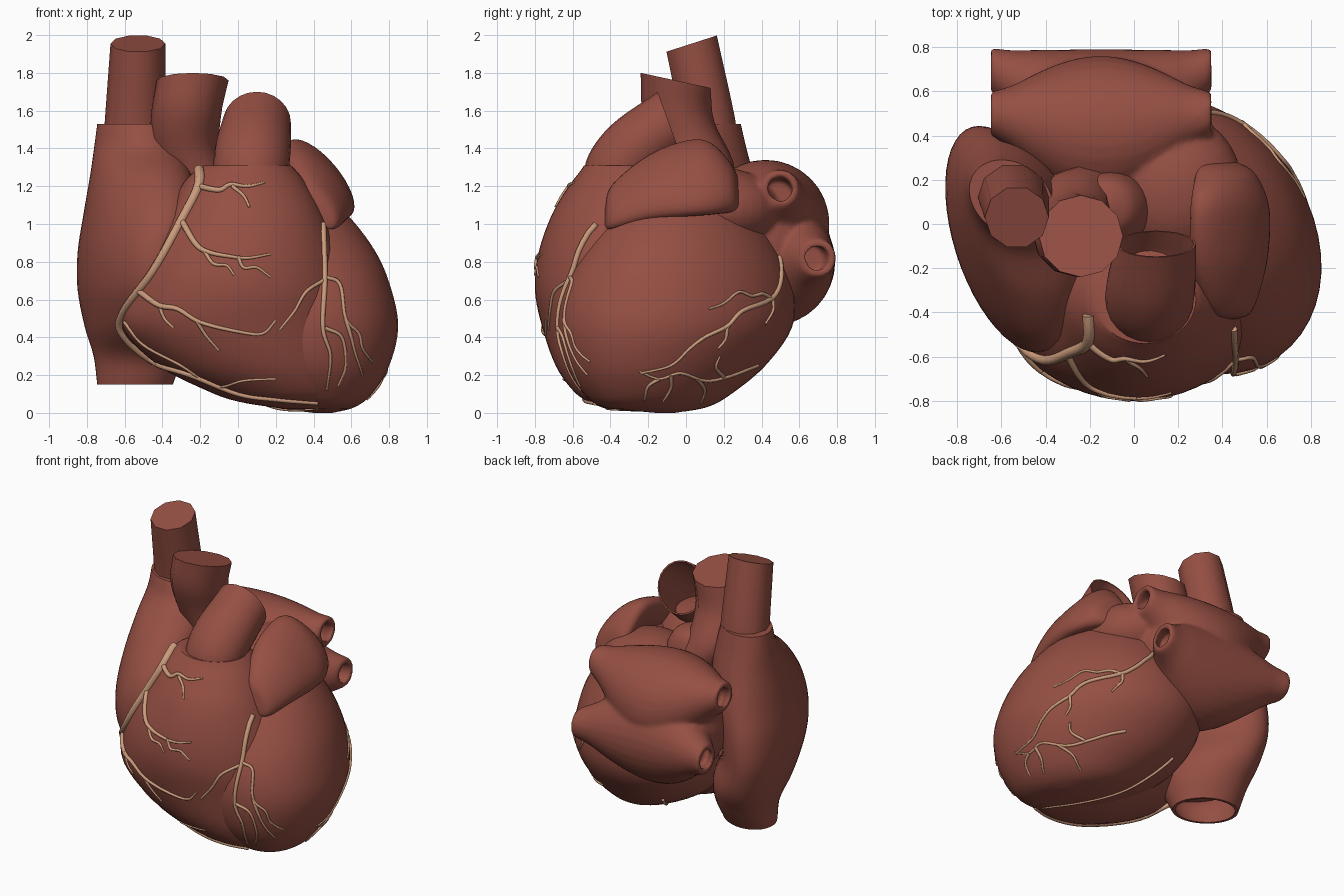
import bpy, bmesh, math
from mathutils import Vector
from mathutils.bvhtree import BVHTree

if "Cube" in bpy.data.objects:
    bpy.data.objects.remove(bpy.data.objects["Cube"], do_unlink=True)


def material(name, rgb):
    mat = bpy.data.materials.new(name)
    mat.use_nodes = True
    colour = (*rgb, 1)
    mat.diffuse_color = colour
    mat.node_tree.nodes["Principled BSDF"].inputs["Base Color"].default_value = colour
    return mat


muscle = material("muscle red", (.3, .078, .056))
tan = material("artery tan", (.6, .33, .2))
trees = []  # surfaces that the coronary arteries lie on


def spline(points, steps):
    """Smooth curve through points of any dimension."""
    padded = [points[0] * 2 - points[1], *points, points[-1] * 2 - points[-2]]
    out = []
    for a, b, c, d in zip(padded, padded[1:], padded[2:], padded[3:]):
        for i in range(steps):
            t = i / steps
            out.append((b * 2 + (c - a) * t + (a * 2 - b * 5 + c * 4 - d) * t**2
                        + (b * 3 - a - c * 3 + d) * t**3) * .5)
    return out + [points[-1]]


def section(centre, u, v):
    return Vector((*centre, *u, *v))


def shrunk(sec, factor):
    return section(sec[0:3], Vector(sec[3:6]) * factor, Vector(sec[6:9]) * factor)


def loft(bm, sections, sides=48, steps=5, open_start=0, open_end=0, bore=.9):
    """Skin elliptical sections; open ends get a bore that many rings deep."""
    secs = spline(sections, steps)
    start, end = [], []
    if open_start:
        start = [shrunk(secs[open_start], bore), shrunk(secs[0], bore)]
    if open_end:
        end = [shrunk(secs[-1 - i], bore) for i in range(open_end + 1)]
    rings = []
    for s in start + secs + end:
        c, u, v = Vector(s[0:3]), Vector(s[3:6]), Vector(s[6:9])
        angles = [math.tau * i / sides for i in range(sides)]
        rings.append([bm.verts.new(c + u * math.cos(a) + v * math.sin(a)) for a in angles])
    for r, q in zip(rings, rings[1:]):
        for i in range(sides):
            j = (i + 1) % sides
            bm.faces.new((r[i], r[j], q[j], q[i]))
    bm.faces.new(rings[0])
    bm.faces.new(rings[-1])


def finish(name, bm, surface=False):
    bmesh.ops.recalc_face_normals(bm, faces=bm.faces[:])
    if surface:
        trees.append(BVHTree.FromBMesh(bm))
    mesh = bpy.data.meshes.new(name)
    bm.to_mesh(mesh)
    bm.free()
    mesh.materials.append(muscle)
    obj = bpy.data.objects.new(name, mesh)
    bpy.context.collection.objects.link(obj)
    bpy.ops.object.select_all(action='DESELECT')
    obj.select_set(True)
    bpy.context.view_layer.objects.active = obj
    bpy.ops.object.shade_smooth_by_angle(angle=math.radians(40))
    return obj


def chamber(name, rows, shear=0, **options):
    """Rows are height, x range, y range; shear slants the plan shape."""
    secs = []
    for z, x0, x1, y0, y1 in rows:
        ry = (y1 - y0) / 2
        secs.append(section(((x0 + x1) / 2, (y0 + y1) / 2, z),
                            ((x1 - x0) / 2, 0, 0), (-shear * ry, ry, 0)))
    bm = bmesh.new()
    loft(bm, secs, **options)
    finish(name, bm, surface=True)


def great_vessel(name, rows, **options):
    """Rows are centre, half width in x, and the other half axis in y and z."""
    bm = bmesh.new()
    loft(bm, [section(r[:3], (r[3], 0, 0), (0, r[4], r[5])) for r in rows], **options)
    finish(name, bm)


# Ventricles
chamber("left_ventricle", [
    (0, .4, .5, -.16, -.06), (.03, .2, .61, -.43, .11), (.1, .02, .7, -.54, .24),
    (.25, -.2, .79, -.64, .42), (.45, -.3, .835, -.68, .56), (.65, -.3, .8, -.65, .57),
    (.85, -.28, .72, -.55, .5), (1.05, -.2, .57, -.4, .37), (1.2, -.1, .38, -.2, .2)],
    shear=.2)
chamber("right_ventricle", [
    (.02, .25, .5, -.42, -.2), (.06, 0, .55, -.52, -.1), (.12, -.17, .6, -.6, 0),
    (.25, -.42, .62, -.69, .1), (.45, -.61, .61, -.76, .15), (.65, -.58, .58, -.8, .15),
    (.85, -.5, .53, -.78, .1), (1.05, -.37, .45, -.71, 0), (1.2, -.3, .37, -.62, -.05),
    (1.28, -.23, .31, -.56, -.1), (1.31, -.18, .28, -.54, -.14)])

# Right atrium, running down into the open lower vena cava
chamber("right_atrium", [
    (1.53, -.74, -.37, -.06, .29), (1.4, -.755, -.33, -.13, .32), (1.25, -.77, -.26, -.34, .36),
    (1.05, -.795, -.24, -.52, .41), (.85, -.82, -.3, -.58, .44), (.65, -.82, -.33, -.55, .44),
    (.45, -.79, -.27, -.42, .41), (.3, -.755, -.3, -.2, .33), (.15, -.74, -.35, -.12, .24)],
    shear=.25, open_end=6)

# Great vessels
great_vessel("upper_vena_cava", [
    (-.55, .13, 1.4, .165, .155, 0), (-.545, .115, 1.55, .16, .15, .02),
    (-.53, .03, 1.955, .145, .14, .045)], sides=10, steps=3)
great_vessel("aorta", [
    (-.13, .1, 1.1, .18, .18, 0), (-.27, .05, 1.35, .18, .2, -.02),
    (-.275, -.04, 1.57, .185, .19, -.03), (-.24, -.055, 1.76, .19, .185, -.04)],
    sides=12, steps=4)
great_vessel("aortic_root", [
    (-.11, .06, 1.05, .2, .18, 0), (-.11, .07, 1.24, .18, .17, 0),
    (-.12, .08, 1.36, .12, .12, 0), (-.13, .08, 1.4, .03, .03, 0)], sides=24)
great_vessel("pulmonary_trunk", [
    (.07, -.33, 1.15, .19, .19, 0), (.07, -.34, 1.29, .2, .19, -.04),
    (.08, -.25, 1.41, .2, .15, -.11), (.1, -.09, 1.535, .18, .06, -.165)],
    sides=24, open_end=11, bore=.94)

# Left atrium: two spindles ending in open veins, blended with rounded lobes
bm = bmesh.new()
HALF, MID_X, VEIN = .5, -.15, .085
for end_y, end_z, mid_y, mid_z, mid_r in ((.5, 1.19, .42, 1, .34), (.7, .82, .45, .8, .34)):
    secs = []
    for i in range(-5, 6):
        t = i / 5
        f = max(0, math.cos(t * math.pi / 2)) ** 1.2
        r = VEIN + (mid_r - VEIN) * f + (.012 if abs(i) == 5 else 0)
        centre = (MID_X + HALF * t, end_y + (mid_y - end_y) * f, end_z + (mid_z - end_z) * f)
        secs.append(section(centre, (0, r, 0), (0, 0, r)))
    loft(bm, secs, sides=32, steps=4, open_start=4, open_end=4, bore=.62)
for centre, size in (((.19, .17, 1.08), (.3, .33, .22)), ((-.15, .42, .91), (.43, .34, .42))):
    lobe = bmesh.ops.create_uvsphere(bm, u_segments=32, v_segments=16, radius=1)["verts"]
    bmesh.ops.scale(bm, vec=size, verts=lobe)
    bmesh.ops.translate(bm, vec=centre, verts=lobe)
atrium = finish("left_atrium", bm)
remesh = atrium.modifiers.new("blend", 'REMESH')
remesh.mode = 'VOXEL'
remesh.voxel_size = .014
remesh.use_smooth_shade = True
smooth = atrium.modifiers.new("soften", 'SMOOTH')
smooth.factor = .5
smooth.iterations = 8

# Left auricle: rows are y, upper edge x z, lower edge x z, thickness
bm = bmesh.new()
secs = []
for y, xt, zt, xb, zb, thick in (
        (-.43, .4, 1.08, .46, .99, .02), (-.39, .35, 1.2, .52, .98, .07),
        (-.2, .28, 1.35, .58, 1.03, .1), (0, .27, 1.43, .6, 1.05, .1),
        (.13, .28, 1.42, .58, 1.06, .1), (.24, .3, 1.3, .52, 1.08, .09),
        (.29, .3, 1.2, .44, 1.1, .03)):
    u = Vector((xt - xb, 0, zt - zb)) / 2
    v = Vector((-u.z, 0, u.x)).normalized() * thick
    secs.append(section(((xt + xb) / 2, y, (zt + zb) / 2), u, v))
loft(bm, secs, sides=32)
finish("left_auricle", bm)

# Coronary arteries: flat paths projected on to the chambers
SIDES = {
    "front": (lambda a, b: Vector((a, -3, b)), Vector((0, 1, 0))),
    "left": (lambda a, b: Vector((3, a, b)), Vector((-1, 0, 0))),
    "below": (lambda a, b: Vector((a, b, -3)), Vector((0, 0, 1))),
}


def arteries(name, side, paths):
    """Each path is a start radius, an end radius and its points."""
    origin, ray = SIDES[side]
    curve = bpy.data.curves.new(name, 'CURVE')
    curve.dimensions = '3D'
    curve.bevel_depth = 1
    curve.bevel_resolution = 2
    curve.use_fill_caps = True
    curve.materials.append(tan)
    for r0, r1, points in paths:
        hits, last = [], None
        for p in spline([Vector(q) for q in points], 6):
            found = [h for h in (t.ray_cast(origin(*p), ray) for t in trees) if h[0]]
            if not found:
                continue
            depth = min(h[3] for h in found)
            if last is None or abs(depth - last) < .25:
                hits.append(origin(*p) + ray * depth)
                last = depth
        if len(hits) < 2:
            continue
        line = curve.splines.new('POLY')
        line.points.add(len(hits) - 1)
        for i, (point, hit) in enumerate(zip(line.points, hits)):
            point.radius = r0 + (r1 - r0) * i / (len(hits) - 1)
            point.co = (*(hit - ray * point.radius * .3), 1)
    bpy.context.collection.objects.link(bpy.data.objects.new(name, curve))


BIG, MED, FINE, TIP = .028, .017, .011, .006
arteries("right_coronary_artery", "front", [
    (BIG, FINE, [(-.25, 1.35), (-.21, 1.3), (-.21, 1.2), (-.3, 1.02), (-.45, .75), (-.61, .53),
                 (-.61, .41), (-.45, .27), (-.25, .2), (0, .1), (.2, .07), (.42, .05)]),
    (MED, TIP, [(-.21, 1.2), (-.1, 1.18), (-.04, 1.21), (.05, 1.2), (.14, 1.22)]),
    (FINE, TIP, [(-.03, 1.2), (.03, 1.15), (.06, 1.09)]),
    (MED, TIP, [(-.3, 1.02), (-.22, .89), (-.15, .85), (-.05, .83), (.05, .82), (.17, .84)]),
    (FINE, TIP, [(-.18, .86), (-.13, .79), (-.06, .78), (-.02, .73)]),
    (FINE, TIP, [(0, .83), (.03, .77), (.1, .77), (.17, .72)]),
    (MED, TIP, [(-.52, .64), (-.42, .57), (-.32, .55), (-.2, .48), (0, .43), (.13, .42), (.2, .49)]),
    (FINE, TIP, [(-.22, .49), (-.17, .41), (-.1, .33)]),
    (FINE, TIP, [(-.42, .58), (-.39, .5), (-.34, .45)]),
    (FINE, TIP, [(-.6, .48), (-.5, .36), (-.3, .25), (-.12, .14), (.03, .17), (.2, .18)])])
arteries("left_coronary_artery", "front", [
    (MED, TIP, [(.45, 1), (.46, .72), (.45, .45), (.49, .3), (.47, .12)]),
    (FINE, TIP, [(.46, .72), (.54, .68), (.57, .5), (.64, .42), (.66, .34), (.71, .27)]),
    (FINE, TIP, [(.57, .5), (.6, .4), (.62, .32), (.66, .2)]),
    (FINE, TIP, [(.45, .7), (.36, .64), (.3, .54), (.22, .44)]),
    (FINE, TIP, [(.46, .45), (.55, .4), (.57, .25), (.53, .14)])])
arteries("circumflex_artery", "left", [
    (MED, TIP, [(.24, 1.1), (.4, 1), (.5, .8), (.47, .62), (.3, .54), (.22, .46), (.1, .4),
                (.02, .34), (-.08, .25), (-.24, .21)]),
    (FINE, TIP, [(.46, .6), (.41, .63), (.35, .62), (.28, .64), (.2, .58), (.12, .55)]),
    (FINE, TIP, [(.46, .6), (.46, .54), (.42, .47)]),
    (FINE, TIP, [(.22, .46), (.21, .39), (.17, .34)])])
arteries("posterior_branches", "left", [
    (FINE, TIP, [(.38, .25), (.22, .19), (.1, .17), (-.03, .21), (-.14, .18), (-.25, .22)]),
    (FINE, TIP, [(.2, .19), (.16, .24), (.18, .3)]),
    (FINE, TIP, [(.06, .18), (.1, .12), (.08, .05)]),
    (FINE, TIP, [(-.14, .18), (-.2, .14), (-.22, .07)]),
    (FINE, TIP, [(-.08, .2), (-.08, .13), (-.12, .06)])])
arteries("posterior_artery", "below", [
    (FINE, TIP, [(-.05, .33), (.08, .1), (.25, -.15), (.42, -.42)])])
